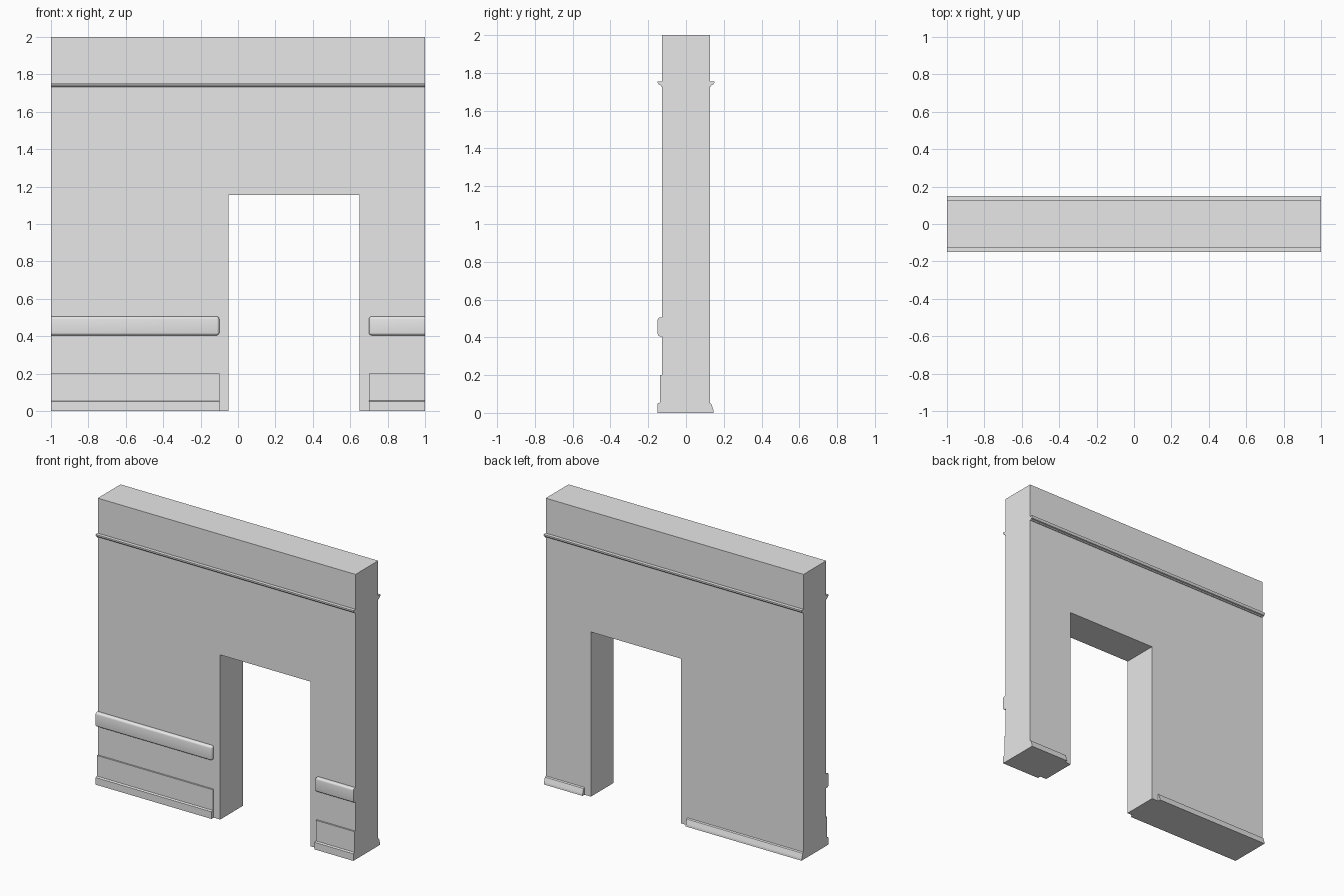
import bpy
import bmesh

cube = bpy.data.objects.get("Cube")
if cube:
    bpy.data.objects.remove(cube, do_unlink=True)

GREY = (0.8, 0.8, 0.8, 1.0)
grey = bpy.data.materials.new("plain_grey")
grey.use_nodes = True
grey.diffuse_color = GREY
grey.node_tree.nodes["Principled BSDF"].inputs["Base Color"].default_value = GREY

FACE = 0.126          # half thickness of the wall
OUT = 0.15            # furthest reach of the trim
DOOR_L, DOOR_R, DOOR_TOP = -0.05, 0.65, 1.155
GAP = 0.05            # bare strip beside the doorway
# x ranges of the trim on each side of the doorway
SPANS = {"right": (-1, DOOR_L - GAP), "left": (DOOR_R + GAP, 1)}


def finish(name, bm):
    bmesh.ops.recalc_face_normals(bm, faces=bm.faces[:])
    mesh = bpy.data.meshes.new(name)
    bm.to_mesh(mesh)
    bm.free()
    mesh.materials.append(grey)
    obj = bpy.data.objects.new(name, mesh)
    bpy.context.collection.objects.link(obj)
    return obj


def extrude(points, vector):
    """Solid made by sweeping a closed outline along a vector."""
    bm = bmesh.new()
    face = bm.faces.new([bm.verts.new(p) for p in points])
    moved = bmesh.ops.extrude_face_region(bm, geom=[face], use_keep_orig=True)["geom"]
    verts = [g for g in moved if isinstance(g, bmesh.types.BMVert)]
    bmesh.ops.translate(bm, verts=verts, vec=vector)
    return bm


def strip(name, profile, x0, x1):
    """Trim with a (y, z) profile running along x."""
    return finish(name, extrude([(x0, y, z) for y, z in profile], (x1 - x0, 0, 0)))


# Wall with doorway
outline = [(-1, 0), (DOOR_L, 0), (DOOR_L, DOOR_TOP), (DOOR_R, DOOR_TOP),
           (DOOR_R, 0), (1, 0), (1, 2), (-1, 2)]
finish("wall", extrude([(x, -FACE, z) for x, z in outline], (0, 2 * FACE, 0)))

# Picture rails on both faces
rail = [(FACE, 1.755), (OUT, 1.755), (OUT, 1.748), (0.144, 1.738),
        (0.135, 1.735), (0.132, 1.728), (FACE, 1.728)]
for side, sign in (("front", -1), ("back", 1)):
    strip(side + "_rail", [(sign * y, z) for y, z in rail], -1, 1)

# Trim on both sides of the doorway
baseboard = [(-FACE, 0), (-OUT, 0), (-OUT, 0.05), (-0.137, 0.055),
             (-0.137, 0.2), (-FACE, 0.2)]
skirting = [(FACE, 0), (0.147, 0), (0.145, 0.015), (0.135, 0.047), (FACE, 0.052)]
for side, (x0, x1) in SPANS.items():
    strip(side + "_front_baseboard", baseboard, x0, x1)
    strip(side + "_back_skirting", skirting, x0, x1)

    # Bumper rail, rounded except at the wall and the outer end
    z0, z1 = 0.405, 0.505
    box = [(x0, y, z) for y, z in ((-FACE, z0), (-OUT, z0), (-OUT, z1), (-FACE, z1))]
    bm = extrude(box, (x1 - x0, 0, 0))
    bmesh.ops.recalc_face_normals(bm, faces=bm.faces[:])
    rounded = [e for e in bm.edges
               if not all(v.co.y > -FACE - 0.001 for v in e.verts)
               and not all(abs(v.co.x) > 0.99 for v in e.verts)]
    bmesh.ops.bevel(bm, geom=rounded, offset=0.014, segments=4,
                    profile=0.5, affect='EDGES', clamp_overlap=True)
    bumper = finish(side + "_bumper", bm)
    bpy.ops.object.select_all(action='DESELECT')
    bumper.select_set(True)
    bpy.context.view_layer.objects.active = bumper
    bpy.ops.object.shade_smooth_by_angle()
